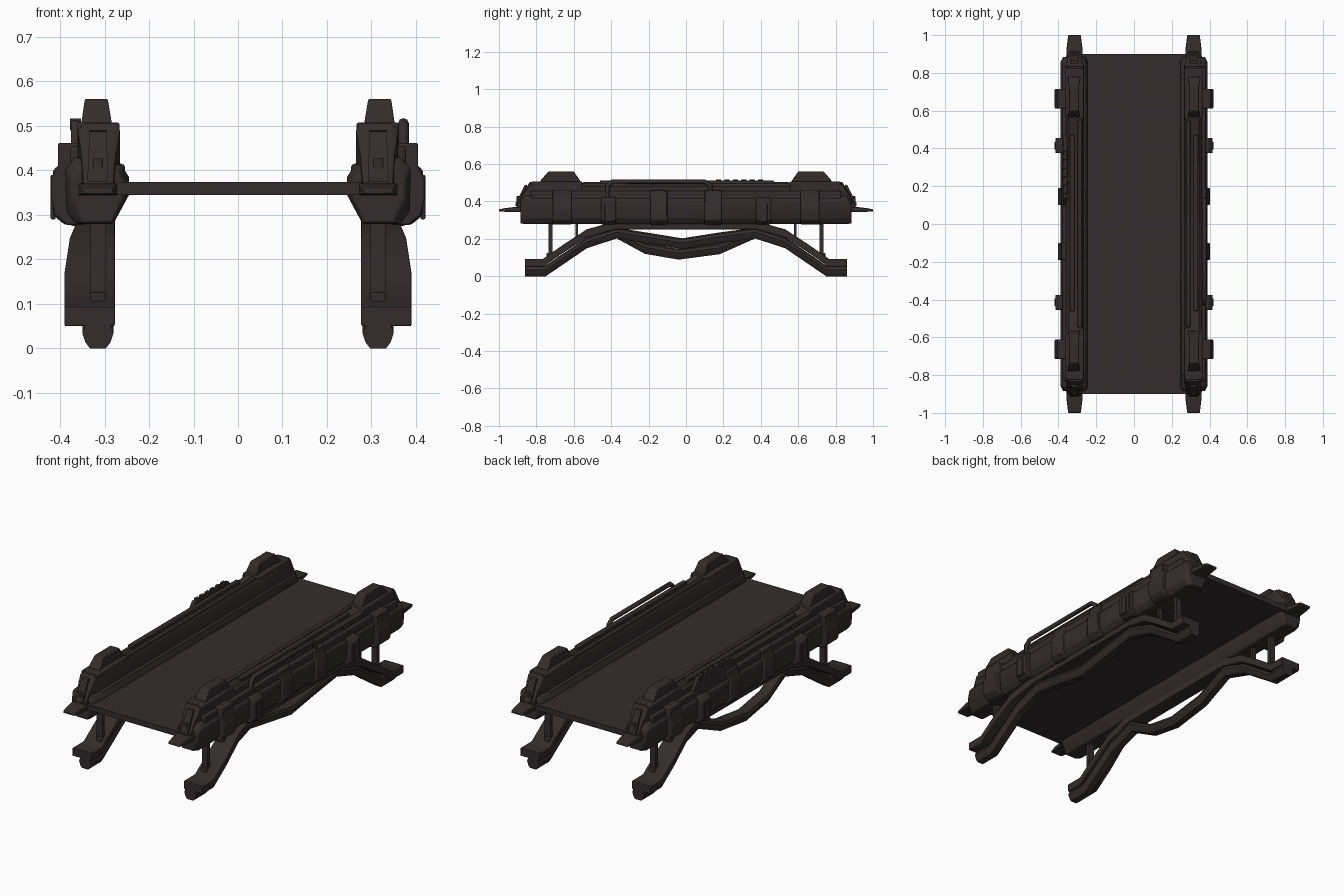
import bpy, bmesh, math
from mathutils import Vector

if "Cube" in bpy.data.objects:
    bpy.data.objects.remove(bpy.data.objects["Cube"])

mat = bpy.data.materials.new("dark brown metal")
mat.diffuse_color = (0.034, 0.0255, 0.0262, 1)
mat.use_nodes = True
mat.node_tree.nodes["Principled BSDF"].inputs["Base Color"].default_value = mat.diffuse_color


def finish(obj, bevel=0.0):
    obj.data.materials.append(mat)
    if bevel:
        m = obj.modifiers.new("bevel", 'BEVEL')
        m.width = bevel
        m.segments = 2
        m.limit_method = 'ANGLE'
        m.angle_limit = math.radians(35)
    bpy.ops.object.select_all(action='DESELECT')
    obj.select_set(True)
    bpy.context.view_layer.objects.active = obj
    bpy.ops.object.shade_smooth_by_angle(angle=math.radians(38))


def loft(name, sections, sx=1, sy=1, bevel=0.0):
    """Join cross-sections [(y, [(x, z), ...]), ...] into a closed solid."""
    bm = bmesh.new()
    rings = [[bm.verts.new((sx * x, sy * y, z)) for x, z in pts] for y, pts in sections]
    n = len(rings[0])
    for a, b in zip(rings, rings[1:]):
        for i in range(n):
            bm.faces.new((a[i], a[(i + 1) % n], b[(i + 1) % n], b[i]))
    bm.faces.new(rings[0])
    bm.faces.new(rings[-1])
    bmesh.ops.recalc_face_normals(bm, faces=bm.faces)
    me = bpy.data.meshes.new(name)
    bm.to_mesh(me)
    bm.free()
    obj = bpy.data.objects.new(name, me)
    bpy.context.collection.objects.link(obj)
    finish(obj, bevel)
    return obj


def rect(x0, x1, z0, z1):
    return [(x0, z0), (x1, z0), (x1, z1), (x0, z1)]


def box(name, x0, x1, y0, y1, z0, z1, sx=1, sy=1, bevel=0.0):
    return loft(name, [(y0, rect(x0, x1, z0, z1)), (y1, rect(x0, x1, z0, z1))], sx, sy, bevel)


def tube(name, points, radius):
    cu = bpy.data.curves.new(name, 'CURVE')
    cu.dimensions = '3D'
    cu.bevel_depth = radius
    cu.bevel_resolution = 2
    cu.use_fill_caps = True
    sp = cu.splines.new('POLY')
    sp.points.add(len(points) - 1)
    for p, co in zip(sp.points, points):
        p.co = (*co, 1)
    obj = bpy.data.objects.new(name, cu)
    bpy.context.collection.objects.link(obj)
    cu.materials.append(mat)
    return obj


# Belt
box("belt", -0.3, 0.3, -0.9, 0.9, 0.345, 0.374)

# Rail cross-sections
body = [(.245, .345), (.245, .385), (.262, .412), (.365, .43), (.388, .405),
        (.388, .31), (.365, .28), (.28, .28)]
body_end = [(.255, .345), (.255, .37), (.275, .40), (.355, .40), (.375, .38),
            (.375, .34), (.35, .282), (.283, .282)]
upper = [(.265, .38), (.265, .48), (.275, .495), (.345, .495), (.36, .48), (.36, .38)]
upper_hi = [(.265, .38), (.265, .49), (.275, .505), (.345, .505), (.36, .49), (.36, .38)]
upper_end = [(.275, .36), (.275, .435), (.283, .445), (.345, .445), (.352, .435), (.352, .36)]
upper_tip = [(.28, .35), (.28, .375), (.285, .38), (.342, .38), (.348, .375), (.348, .35)]
clamp_big = [(.345, .277), (.385, .277), (.412, .30), (.42, .34), (.42, .38), (.405, .41),
             (.405, .462), (.34, .462)]
clamp_mid = [(.345, .275), (.375, .275), (.402, .30), (.402, .405), (.385, .43), (.385, .46), (.34, .46)]
clamp_small = [(.36, .278), (.39, .278), (.416, .30), (.416, .40), (.395, .42), (.36, .42)]

# Pipe dips deeper under the left rail than under the right one
dips = {-1: [(-.22, .148), (-.04, .117), (.18, .146)],
        1: [(-.2, .202), (-.02, .173), (.17, .203)]}
foot_path = [(-.86, .028), (-.75, .028), (-.64, .103), (-.53, .178), (-.37, .23)]
plate_path = [(-.86, .05, .39), (-.765, .05, .39), (-.65, .13, .39), (-.53, .208, .378), (-.38, .25, .36)]


def pipe_ring(z):
    """Round pipe section; the sides taper towards the underside."""
    return [(.297, z - .028), (.333, z - .028), (.343, z - .015), (.35, z + .006), (.344, z + .022),
            (.33, z + .03), (.3, z + .03), (.286, z + .022), (.28, z + .006), (.287, z - .015)]


for s, side in ((-1, "left"), (1, "right")):
    # Main rail body and raised upper housing
    loft(side + "_rail_body", [(-.885, body_end), (-.86, body), (.86, body), (.885, body_end)], s, bevel=.005)
    loft(side + "_rail_housing",
         [(-.905, upper_tip), (-.87, upper_end), (-.835, upper_hi), (-.56, upper_hi), (-.54, upper),
          (.54, upper), (.56, upper_hi), (.835, upper_hi), (.87, upper_end), (.905, upper_tip)], s)
    # Long strips along the top and outer ledge
    box(side + "_top_strip", .278, .298, -.55, .55, .48, .505, s, bevel=.004)
    box(side + "_top_ridge", .315, .34, -.46, .47, .48, .512, s, bevel=.004)
    box(side + "_inner_ledge", .254, .275, -.8, .8, .375, .415, s, bevel=.008)
    box(side + "_outer_ledge", .35, .378, -.83, .83, .40, .455, s, bevel=.008)
    # Leg pipe running foot to foot, dipping in the middle
    path = foot_path + dips[s] + [(-y, z) for y, z in reversed(foot_path)]
    loft(side + "_leg_pipe", [(y, pipe_ring(z)) for y, z in path], s)
    # Plated leg arch above the pipe
    arch = plate_path + [(-y, z, x) for y, z, x in reversed(plate_path)]
    loft(side + "_leg_arch", [(y, rect(.277, x, z, z + .043)) for y, z, x in arch], s, bevel=.003)

    for e, end in ((-1, "front"), (1, "back")):
        tag = side + "_" + end
        # Flat end tip
        loft(tag + "_tip", [(.84, rect(.27, .36, .343, .372)), (.92, rect(.272, .358, .344, .37)),
                            (.97, rect(.278, .352, .345, .364)), (1.0, rect(.282, .348, .347, .358))],
             s, e, .003)
        # End plate and latch on the slope
        loft(tag + "_end_plate", [(.85, rect(.296, .334, .38, .49)), (.862, rect(.296, .334, .38, .487)),
                                  (.912, rect(.292, .338, .375, .39))], s, e)
        box(tag + "_latch", .305, .326, .87, .905, .38, .428, s, e, .003)
        # Raised top block
        loft(tag + "_top_block", [(.567, rect(.284, .352, .48, .512)), (.60, rect(.292, .345, .48, .561)),
                                  (.735, rect(.292, .345, .48, .561)), (.778, rect(.284, .352, .48, .512))],
             s, e, .004)
        box(tag + "_block_base", .266, .362, .555, .825, .45, .508, s, e, .006)
        # Clamps on the outside
        for nm, prof, y0, y1 in (("_big_clamp", clamp_big, .612, .715),
                                 ("_middle_clamp", clamp_mid, .10, .19),
                                 ("_small_clamp", clamp_small, .375, .455)):
            loft(tag + nm, [(y0, prof), (y1, prof)], s, e, .005)
        box(tag + "_clamp_latch", .41, .421, .395, .435, .29, .39, s, e, .003)
        # Struts between leg and rail
        box(tag + "_outer_strut", .298, .332, .715, .735, .09, .30, s, e)
        box(tag + "_inner_strut", .302, .328, .577, .59, .19, .30, s, e)
        box(tag + "_strut_foot", .298, .332, .70, .745, .10, .125, s, e, .004)

# Long bar handle on the right rail
tube("right_handle", [(.372, -.42, .38), (.372, -.42, .485), (.372, -.395, .506),
                      (.372, .10, .506), (.372, .13, .485), (.372, .13, .38)], .012)

# Short ribbed grip on the left rail
loft("left_grip", [(.10, rect(.355, .375, .42, .46)), (.14, rect(.355, .376, .42, .512)),
                   (.43, rect(.355, .376, .42, .512)), (.47, rect(.355, .375, .42, .46))], -1, bevel=.004)
for i in range(6):
    y = .16 + i * .045
    box("left_grip_rib", .353, .378, y, y + .028, .49, .517, -1, bevel=.002)
